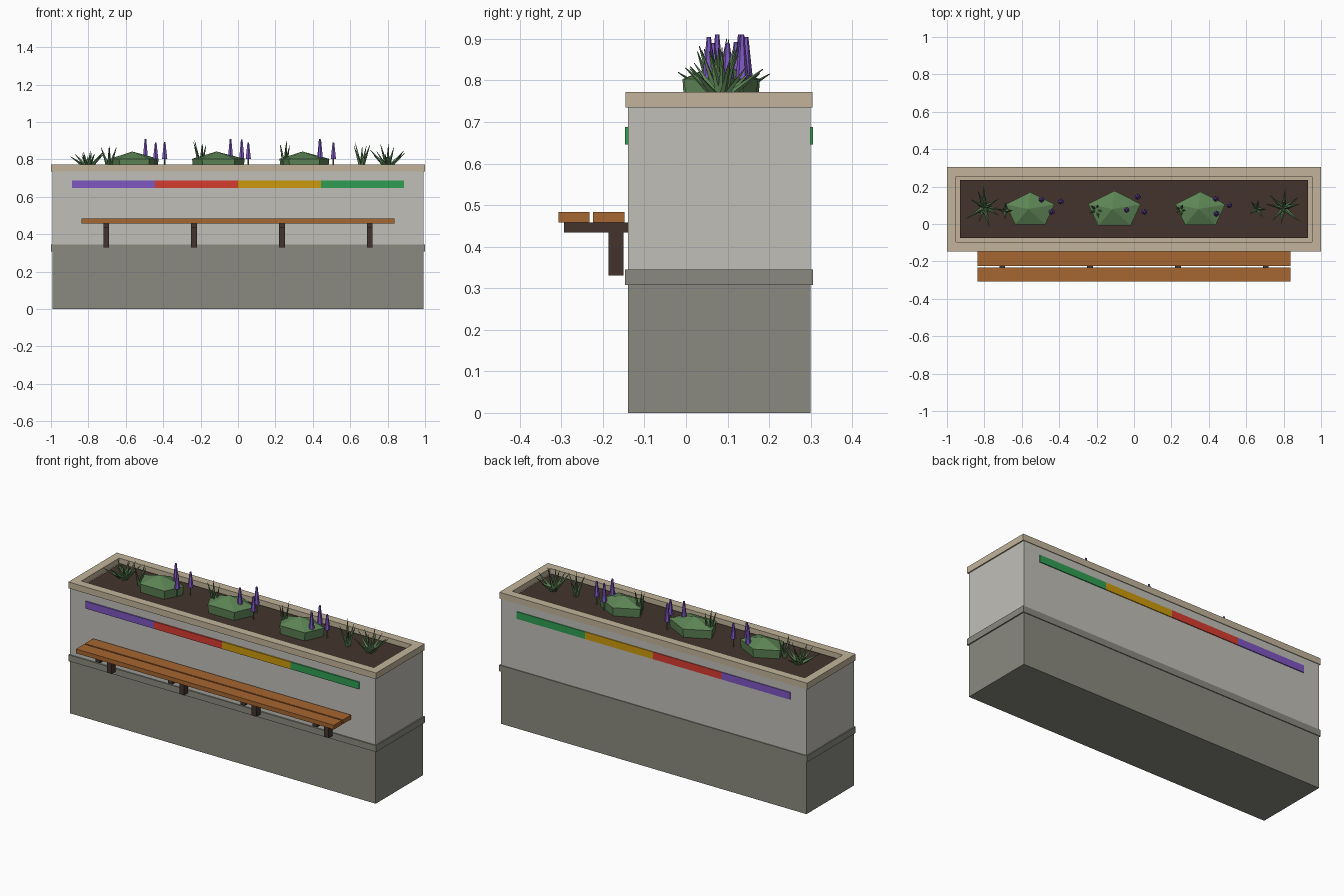
import bpy, bmesh, math, random
from mathutils import Matrix, Vector

random.seed(4)
if "Cube" in bpy.data.objects:
    bpy.data.objects.remove(bpy.data.objects["Cube"])


def material(name, hex_code):
    # sRGB hex to linear
    rgb = [int(hex_code[i:i + 2], 16) / 255 for i in (0, 2, 4)]
    col = [c / 12.92 if c <= 0.04045 else ((c + 0.055) / 1.055) ** 2.4 for c in rgb] + [1]
    m = bpy.data.materials.new(name)
    m.use_nodes = True
    m.diffuse_color = col
    m.node_tree.nodes["Principled BSDF"].inputs["Base Color"].default_value = col
    return m


wall = material("pale concrete", "c0bfb8")
base = material("dark concrete", "8a8a80")
stone = material("cap stone", "c2b49b")
brown = material("dark brown", "44342d")
wood = material("bench wood", "a66631")
green = material("foliage green", "5d8455")
purple = material("purple", "7e57c2")
red = material("red", "d63c31")
yellow = material("amber", "cc9a0c")
stripe_green = material("stripe green", "2f9e52")


def finish(name, bm, mat):
    bmesh.ops.recalc_face_normals(bm, faces=bm.faces)
    me = bpy.data.meshes.new(name)
    bm.to_mesh(me)
    bm.free()
    me.materials.append(mat)
    ob = bpy.data.objects.new(name, me)
    bpy.context.collection.objects.link(ob)
    return ob


def box_mesh(x, y, z):
    bm = bmesh.new()
    bmesh.ops.create_cube(bm, size=1)
    for v in bm.verts:
        v.co = [(a + b) / 2 + c * (b - a) for (a, b), c in zip((x, y, z), v.co)]
    return bm


def box(name, x, y, z, mat):
    return finish(name, box_mesh(x, y, z), mat)


def add_cone(bm, foot, direction, length, r1, r2, sides):
    turn = Vector(direction).to_track_quat('Z', 'Y').to_matrix().to_4x4()
    m = Matrix.Translation(foot) @ turn @ Matrix.Translation((0, 0, length / 2))
    bmesh.ops.create_cone(bm, cap_ends=True, segments=sides, radius1=r1,
                          radius2=r2, depth=length, matrix=m)


# Planter body
box("lower_base", (-0.993, 0.993), (-0.14, 0.3), (0, 0.32), base)
box("base_ledge", (-1, 1), (-0.147, 0.305), (0.308, 0.345), base)
box("upper_wall", (-0.993, 0.993), (-0.14, 0.3), (0.34, 0.737), wall)

# Cap with a recessed planting bed
bm = box_mesh((-1, 1), (-0.146, 0.304), (0.735, 0.772))
bm.normal_update()
top = max(bm.faces, key=lambda f: f.calc_center_median().z)
inner = bmesh.ops.inset_region(bm, faces=[top], thickness=0.07)
floor = bmesh.ops.extrude_discrete_faces(bm, faces=[top])["faces"][0]
for v in floor.verts:
    v.co.z = 0.74
finish("cap_rim", bm, stone)
box("soil", (-0.93, 0.93), (-0.076, 0.234), (0.739, 0.753), brown)

# Colour stripes on both long sides
for side, y in (("front", (-0.147, -0.139)), ("back", (0.299, 0.305))):
    for i, mat in enumerate((purple, red, yellow, stripe_green)):
        x = -0.888 + i * 0.444
        box(f"{side}_stripe_{i + 1}", (x, x + 0.444), y, (0.646, 0.688), mat)

# Bench
box("bench_front_plank", (-0.838, 0.838), (-0.307, -0.232), (0.458, 0.483), wood)
box("bench_rear_plank", (-0.838, 0.838), (-0.224, -0.148), (0.458, 0.483), wood)
for i in range(4):
    x = -0.705 + i * 0.47
    span = (x - 0.015, x + 0.015)
    box(f"bench_arm_{i + 1}", span, (-0.293, -0.139), (0.434, 0.458), brown)
    box(f"bench_post_{i + 1}", span, (-0.187, -0.15), (0.33, 0.436), brown)

# Faceted shrubs
for i, (x, rx, ry) in enumerate(((-0.555, 0.137, 0.096), (-0.105, 0.148, 0.103), (0.355, 0.14, 0.098))):
    bm = bmesh.new()
    rings = []
    for z, s in ((0.74, 0.95), (0.803, 1)):
        angles = [math.pi / 2 + k * math.tau / 5 for k in range(5)]
        rings.append([bm.verts.new((x + s * rx * math.cos(a), 0.075 + s * ry * math.sin(a), z)) for a in angles])
    tip = bm.verts.new((x - 0.01, 0.08, 0.842))
    low, high = rings
    for k in range(5):
        n = (k + 1) % 5
        bm.faces.new((low[k], low[n], high[n], high[k]))
        bm.faces.new((high[k], high[n], tip))
    bm.faces.new(low[::-1])
    finish(f"shrub_{i + 1}", bm, green)


# Leaf clumps: blades fanned around one foot
def clump(name, x, y, count, length, lean):
    bm = bmesh.new()
    for k in range(count):
        a = k * math.tau / count + random.uniform(-0.25, 0.25)
        t = lean * random.uniform(0.8, 1.15)
        d = (math.sin(t) * math.cos(a), math.sin(t) * math.sin(a), math.cos(t))
        add_cone(bm, (x, y, 0.748), d, length * random.uniform(0.85, 1.05), 0.012, 0.001, 4)
    finish(name, bm, green)


clump("left_rosette", -0.8, 0.09, 9, 0.13, 0.95)
clump("left_rosette_core", -0.8, 0.09, 5, 0.1, 0.4)
clump("left_grass", -0.69, 0.07, 4, 0.14, 0.35)
clump("right_rosette", 0.8, 0.085, 8, 0.14, 0.85)
clump("right_rosette_core", 0.8, 0.085, 4, 0.14, 0.25)
clump("right_grass", 0.66, 0.08, 5, 0.15, 0.4)
clump("middle_grass", -0.2, 0.075, 5, 0.15, 0.28)
clump("right_middle_grass", 0.25, 0.075, 5, 0.15, 0.22)

# Flower spikes on thin stems
spikes = ((-0.495, 0.13, 0.91), (-0.44, 0.065, 0.89), (-0.392, 0.12, 0.892),
          (-0.04, 0.075, 0.91), (0.02, 0.145, 0.905), (0.055, 0.065, 0.89),
          (0.437, 0.135, 0.91), (0.44, 0.055, 0.905), (0.51, 0.1, 0.89))
for i, (x, y, z) in enumerate(spikes):
    up = (0, 0, 1)
    bm = bmesh.new()
    add_cone(bm, (x, y, 0.748), up, 0.06, 0.004, 0.004, 4)
    finish(f"flower_stem_{i + 1}", bm, green)
    bm = bmesh.new()
    add_cone(bm, (x, y, 0.803), up, z - 0.803, 0.016, 0.005, 6)
    finish(f"flower_{i + 1}", bm, purple)
